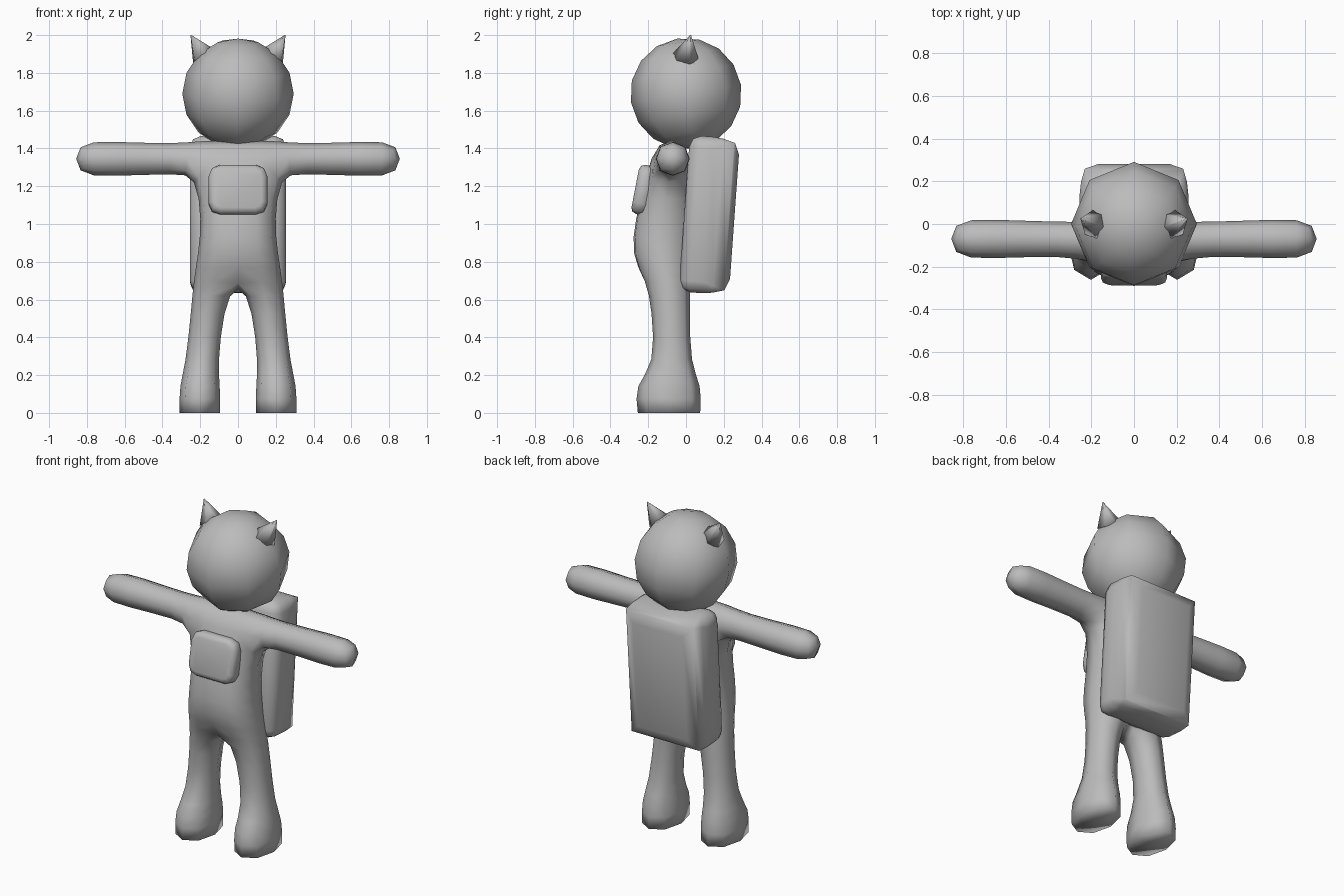
import bpy, bmesh
from math import radians
from mathutils import Vector

if "Cube" in bpy.data.objects:
    bpy.data.objects.remove(bpy.data.objects["Cube"])

grey = bpy.data.materials.new("plain grey")
grey.use_nodes = True
grey.diffuse_color = (0.5, 0.5, 0.5, 1)
grey.node_tree.nodes["Principled BSDF"].inputs["Base Color"].default_value = (0.5, 0.5, 0.5, 1)


def add_object(name, bm, location=(0, 0, 0), tilt=0):
    bmesh.ops.recalc_face_normals(bm, faces=bm.faces)
    for face in bm.faces:
        face.smooth = True
    mesh = bpy.data.meshes.new(name)
    bm.to_mesh(mesh)
    bm.free()
    mesh.materials.append(grey)
    obj = bpy.data.objects.new(name, mesh)
    obj.location = location
    obj.rotation_euler.x = radians(tilt)
    bpy.context.collection.objects.link(obj)
    return obj


def bevelled_box(size, rules):
    """Box whose edges are bevelled; rules are (edge test, width, segments)."""
    bm = bmesh.new()
    bmesh.ops.create_cube(bm, size=1)
    bmesh.ops.scale(bm, vec=size, verts=bm.verts)
    for test, width, segments in rules:
        bmesh.ops.bevel(bm, geom=[e for e in bm.edges if test(e)], offset=width,
                        segments=segments, profile=0.5, affect='EDGES', clamp_overlap=True)
    return bm


# Body: half cage of torso, leg and arm, then mirrored and subdivided
bm = bmesh.new()


def bridge(a, b, skip=()):
    for i in range(4):
        if i not in skip:
            j = (i + 1) % 4
            bm.faces.new((a[i], a[j], b[j], b[i]))


# z, inner x, outer x, front y, back y, from neck to sole
levels = [
    (1.45, 0, 0.20, -0.16, 0.01),
    (1.25, 0, 0.23, -0.21, 0.03),
    (1.02, 0, 0.20, -0.27, 0.03),
    (0.84, 0, 0.22, -0.29, 0.03),
    (0.70, 0, 0.245, -0.22, 0.03),
    (0.55, 0.07, 0.255, -0.19, 0.03),
    (0.25, 0.10, 0.285, -0.17, 0.03),
    (0.15, 0.085, 0.32, -0.29, 0.10),
    (0, 0.085, 0.32, -0.27, 0.09),
]
rings = [[bm.verts.new(p) for p in ((x0, yf, z), (x1, yf, z), (x1, yb, z), (x0, yb, z))]
         for z, x0, x1, yf, yb in levels]
bm.faces.new(rings[0])
for i in range(len(rings) - 1):
    # the centre plane of the torso and the arm socket stay open
    bridge(rings[i], rings[i + 1], (1, 3) if i == 0 else (3,) if i < 4 else ())
sole = bm.faces.new(rings[-1])
crease = bm.edges.layers.float.new("crease_edge")
for edge in sole.edges:
    edge[crease] = 1

# Arm: x and half thickness, growing from the socket
arm = [rings[0][1], rings[0][2], rings[1][2], rings[1][1]]
for x, r in ((0.32, 0.085), (0.67, 0.1), (0.873, 0.1)):
    ring = [bm.verts.new((x, -0.07 + sy * r, 1.345 + sz * r))
            for sy, sz in ((-1, 1), (1, 1), (1, -1), (-1, -1))]
    bridge(arm, ring)
    arm = ring
bm.faces.new(arm)

body = add_object("body", bm)
mirror = body.modifiers.new("mirror", 'MIRROR')
mirror.use_clip = True
body.modifiers.new("rounding", 'SUBSURF').levels = 1
body.modifiers["rounding"].render_levels = 1

# Head
bm = bmesh.new()
bmesh.ops.create_uvsphere(bm, u_segments=8, v_segments=8, radius=0.295)
add_object("head", bm, (0, 0, 1.69), 9)

# Ears
for side, name in ((1, "left_ear"), (-1, "right_ear")):
    base, tip = Vector((side * 0.18, 0, 1.885)), Vector((side * 0.25, 0.025, 2.0))
    axis = tip - base
    bm = bmesh.new()
    bmesh.ops.create_cone(bm, cap_ends=True, segments=6, radius1=0.072, radius2=0.002,
                          depth=axis.length)
    bmesh.ops.rotate(bm, verts=bm.verts, matrix=axis.to_track_quat('Z', 'Y').to_matrix())
    add_object(name, bm, (base + tip) / 2)


# Backpack: flat against the back, broad bevels elsewhere
def on_front(edge):
    return all(v.co.y < -0.13 for v in edge.verts)


pack = bevelled_box((0.51, 0.266, 0.83), [
    (lambda e: not on_front(e) and all(v.co.y > 0 for v in e.verts), 0.085, 2),
    (lambda e: all(abs(v.co.z) > 0.41 for v in e.verts) and
     all(abs(v.co.x) > 0.25 for v in e.verts), 0.06, 2)])
add_object("backpack", pack, (0, 0.124, 1.047), -4.1)

# Chest pouch
pouch = bevelled_box((0.31, 0.09, 0.265), [
    (lambda e: abs(e.verts[0].co.y - e.verts[1].co.y) > 0.05, 0.06, 2),
    (lambda e: e.verts[0].co.y < 0 and e.verts[1].co.y < 0, 0.03, 2)])
add_object("chest_pouch", pouch, (0, -0.225, 1.18), -11)
